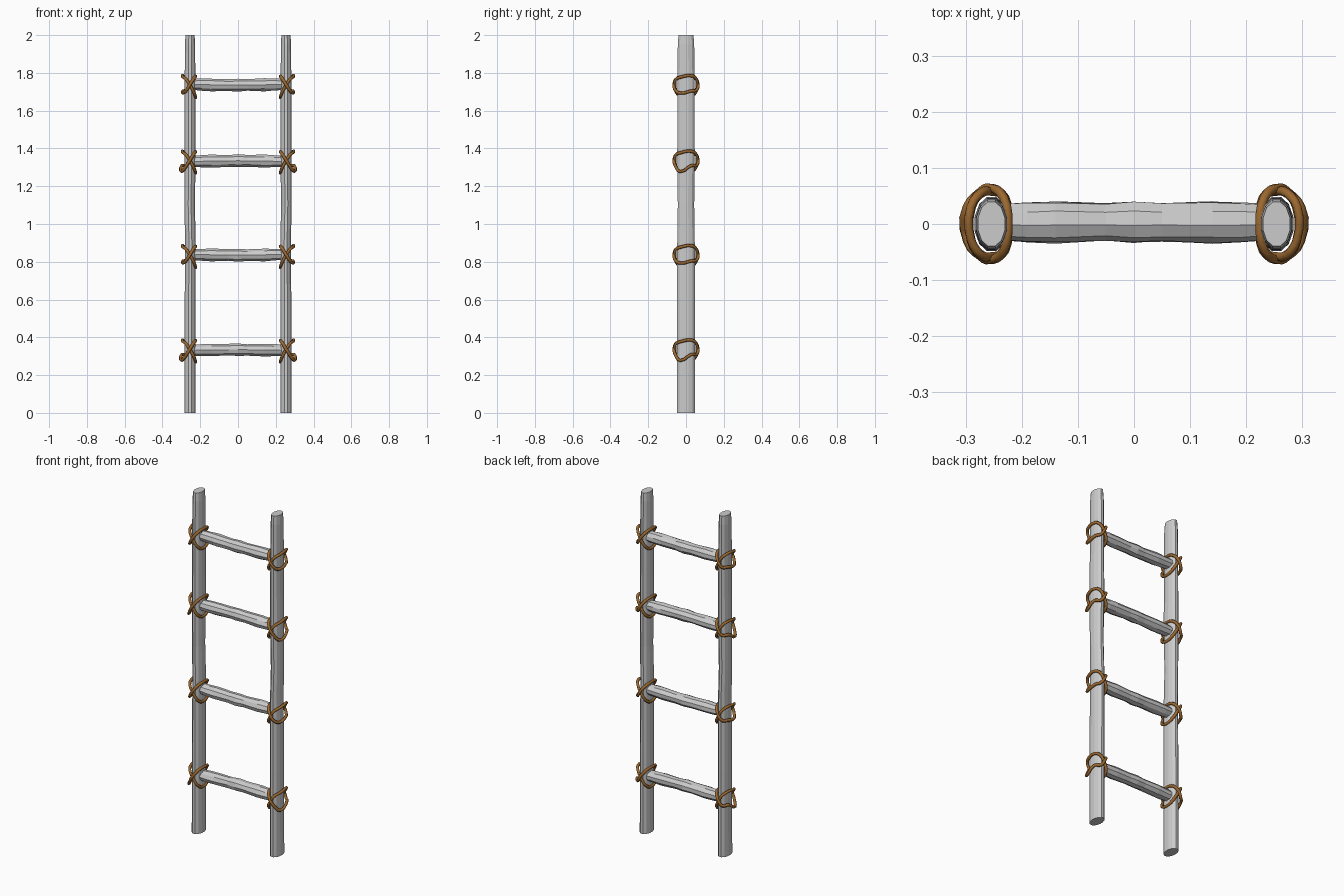
import bpy, bmesh, math, random

if "Cube" in bpy.data.objects:
    bpy.data.objects.remove(bpy.data.objects["Cube"])

random.seed(4)
rope_mat = bpy.data.materials.new("rope_brown")
rope_mat.diffuse_color = (0.33, 0.14, 0.03, 1)
rope_mat.use_nodes = True
rope_mat.node_tree.nodes["Principled BSDF"].inputs["Base Color"].default_value = rope_mat.diffuse_color


def log(name, rings, sides, axis, jitter=0.0):
    """Loft ellipses; each ring is (along, centre_a, centre_b, radius_a, radius_b)."""
    bm = bmesh.new()
    loops = []
    for t, ca, cb, ra, rb in rings:
        loop = []
        for i in range(sides):
            ang = 2 * math.pi * (i + 0.5) / sides
            k = 1 + random.uniform(-jitter, jitter)
            a, b = ca + ra * k * math.cos(ang), cb + rb * k * math.sin(ang)
            loop.append(bm.verts.new((a, b, t) if axis == "z" else (t, a, b)))
        loops.append(loop)
    for l0, l1 in zip(loops, loops[1:]):
        for i in range(sides):
            j = (i + 1) % sides
            bm.faces.new((l0[i], l0[j], l1[j], l1[i]))
    bm.faces.new(loops[0][::-1])
    bm.faces.new(loops[-1])
    bmesh.ops.recalc_face_normals(bm, faces=bm.faces)
    mesh = bpy.data.meshes.new(name)
    bm.to_mesh(mesh)
    bm.free()
    ob = bpy.data.objects.new(name, mesh)
    bpy.context.collection.objects.link(ob)
    return ob


def rope(name, points, radius=0.0085):
    """Closed round cord through the points."""
    cu = bpy.data.curves.new(name, "CURVE")
    cu.dimensions = "3D"
    cu.bevel_depth = radius
    cu.bevel_resolution = 1
    cu.resolution_u = 3
    sp = cu.splines.new("BEZIER")
    sp.bezier_points.add(len(points) - 1)
    for bp, p in zip(sp.bezier_points, points):
        bp.co = p
        bp.handle_left_type = bp.handle_right_type = "AUTO"
    sp.use_cyclic_u = True
    cu.materials.append(rope_mat)
    ob = bpy.data.objects.new(name, cu)
    bpy.context.collection.objects.link(ob)
    bpy.ops.object.select_all(action="DESELECT")
    ob.select_set(True)
    bpy.context.view_layer.objects.active = ob
    bpy.ops.object.convert(target="MESH")


# Side posts, slightly tapered at the top and worn in the middle
POST_X = 0.254
for side, s in (("left", -1), ("right", 1)):
    w = 0.002 * s
    log(side + "_post", [
        (0.0, s * POST_X, 0, 0.031, 0.050),
        (0.5, s * POST_X, 0, 0.030, 0.050),
        (0.9, s * POST_X - w, 0, 0.029, 0.048),
        (1.1, s * POST_X + w, 0, 0.029, 0.045),
        (1.38, s * POST_X, 0, 0.031, 0.048),
        (1.8, s * POST_X, 0, 0.029, 0.047),
        (1.95, s * POST_X, 0, 0.028, 0.045),
        (2.0, s * POST_X, 0, 0.025, 0.041)], 12, "z")

# Lashing loops relative to a joint: (outward, y, z)
upper_loop = [(0.037, -0.026, 0.043), (0.037, 0.030, 0.050), (0.020, 0.054, 0.034),
              (0.000, 0.058, 0.000), (-0.024, 0.046, -0.045), (-0.030, 0.000, -0.066),
              (-0.024, -0.046, -0.045), (0.000, -0.058, 0.000), (0.020, -0.054, 0.030)]
lower_loop = [(0.036, -0.030, -0.042), (0.036, 0.030, -0.030), (0.020, 0.056, -0.026),
              (0.000, 0.064, 0.006), (-0.022, 0.046, 0.038), (-0.030, 0.000, 0.048),
              (-0.022, -0.046, 0.038), (0.000, -0.064, 0.004), (0.020, -0.056, -0.028)]

# Rungs with a rope lashing at each end
for n, z in enumerate((0.335, 0.835, 1.335, 1.735), 1):
    rings = []
    for x, r in ((-0.25, 0.029), (-0.19, 0.032), (-0.14, 0.034), (-0.05, 0.031),
                 (0, 0.034), (0.05, 0.031), (0.14, 0.034), (0.19, 0.032), (0.25, 0.029)):
        rings.append((x, 0.004, z + 0.03 * abs(x) * (-1) ** n * 0.5, r * 1.1, r))
    log(f"rung_{n}", rings, 9, "x", 0.05)

    loose = n % 2 == 1  # every other lashing hangs wider
    for side, s in (("left", -1), ("right", 1)):
        for label, loop in (("upper", upper_loop), ("lower", lower_loop)):
            pts = []
            for u, y, dz in loop:
                if loose and label == "lower" and u > 0.03:
                    u += 0.007
                    dz += 0.35 * y - 0.005
                pts.append((s * (POST_X + u), y, z + dz))
            rope(f"{side}_{label}_lashing_{n}", pts)
